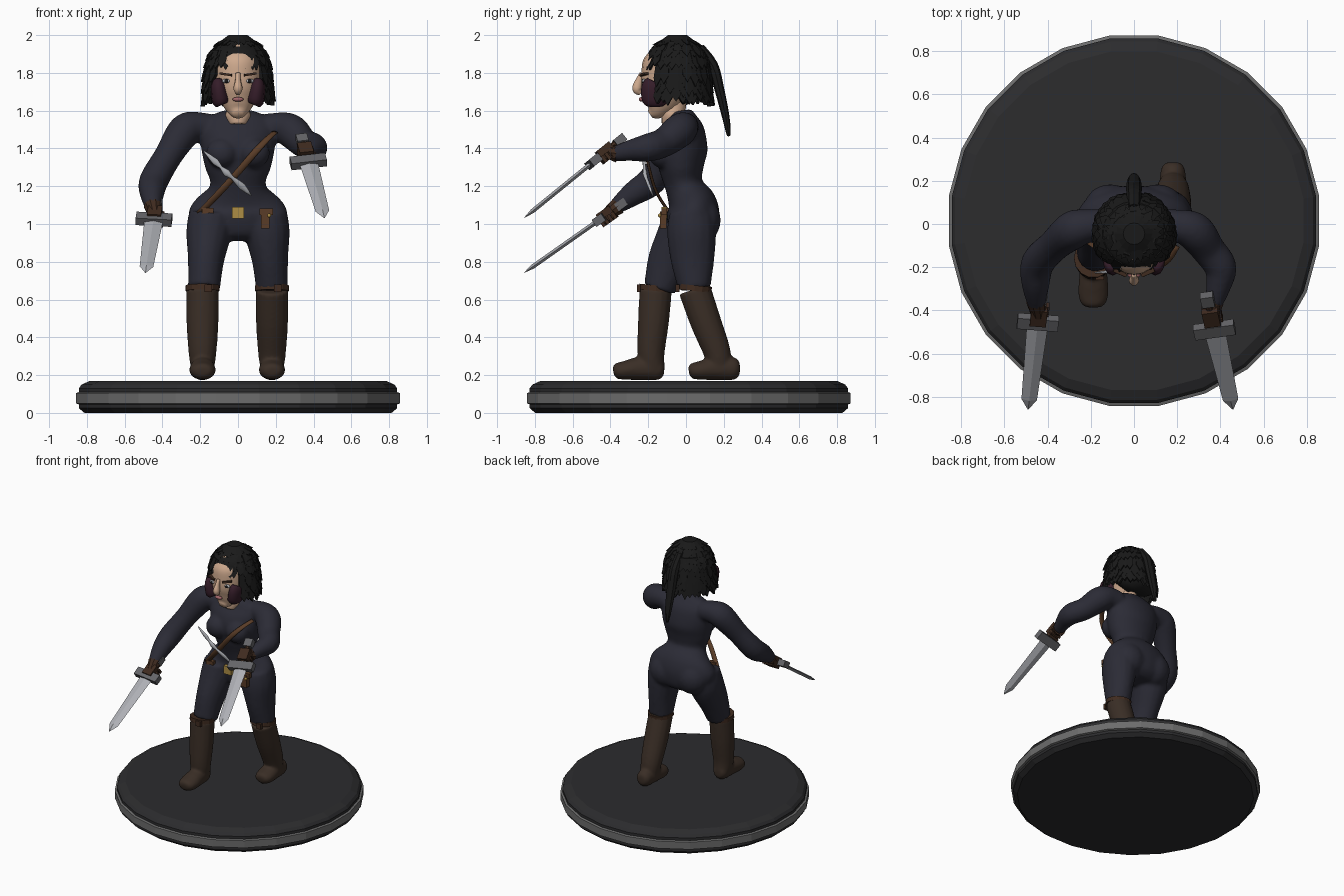
import bpy, bmesh, math, random
from mathutils import Vector, Matrix

if "Cube" in bpy.data.objects:
    bpy.data.objects.remove(bpy.data.objects["Cube"])
random.seed(4)

def mat(name, r, g, b):
    m = bpy.data.materials.new(name)
    m.diffuse_color = (r, g, b, 1)
    m.use_nodes = True
    m.node_tree.nodes["Principled BSDF"].inputs["Base Color"].default_value = m.diffuse_color
    return m

SUIT = mat("suit_cloth", .024, .024, .036)
BOOT = mat("boot_leather", .042, .027, .019)
STRAP = mat("strap_leather", .10, .045, .02)
GLOVE = mat("glove_leather", .05, .024, .014)
SKIN = mat("skin", .62, .40, .27)
HAIR = mat("hair", .010, .010, .010)
MASK = mat("mask", .035, .012, .022)
LIPS = mat("lips", .35, .13, .14)
STEEL = mat("steel", .42, .43, .46)
IRON = mat("iron", .13, .13, .14)
GOLD = mat("gold", .42, .27, .06)
STONE = mat("base_dark", .025, .025, .027)
RIM = mat("base_rim", .15, .15, .15)

def finish(name, bm, material, smooth=False):
    bmesh.ops.recalc_face_normals(bm, faces=bm.faces)
    me = bpy.data.meshes.new(name)
    bm.to_mesh(me)
    bm.free()
    me.materials.append(material)
    if smooth:
        me.shade_smooth()
    ob = bpy.data.objects.new(name, me)
    bpy.context.collection.objects.link(ob)
    return ob

def loft(bm, rows, n=16, sub=4):
    """Smooth tube through rows of (x, y, z, rx, ry)."""
    P = [[float(v) for v in (r if len(r) == 5 else (*r, r[3]))] for r in rows]
    fine = []
    for i in range(len(P) - 1):
        a, b, c, d = P[max(i - 1, 0)], P[i], P[i + 1], P[min(i + 2, len(P) - 1)]
        for s in range(sub):
            t = s / sub
            fine.append([.5 * (2 * q + (r - p) * t + (2 * p - 5 * q + 4 * r - s_) * t * t
                         + (3 * q - p - 3 * r + s_) * t ** 3) for p, q, r, s_ in zip(a, b, c, d)])
    fine.append(P[-1])
    rings = []
    for i, f in enumerate(fine):
        t = (Vector(fine[min(i + 1, len(fine) - 1)][:3]) - Vector(fine[max(i - 1, 0)][:3])).normalized()
        u = (Vector((1, 0, 0)) - t * t.x).normalized()
        w = t.cross(u)
        rings.append([bm.verts.new(Vector(f[:3]) + u * max(f[3], .002) * math.cos(k * math.tau / n)
                      + w * max(f[4], .002) * math.sin(k * math.tau / n)) for k in range(n)])
    for a, b in zip(rings, rings[1:]):
        for k in range(n):
            bm.faces.new((a[k], a[(k + 1) % n], b[(k + 1) % n], b[k]))
    bm.faces.new(rings[0])
    bm.faces.new(rings[-1])

def tube(name, rows, material, n=16, sub=4, smooth=True):
    bm = bmesh.new()
    loft(bm, rows, n, sub)
    return finish(name, bm, material, smooth)

def ball(bm, c, s):
    bmesh.ops.create_uvsphere(bm, u_segments=16, v_segments=10, radius=1,
                              matrix=Matrix.Translation(c) @ Matrix.Diagonal((*s, 1)))

def blob(name, c, s, material):
    bm = bmesh.new()
    ball(bm, c, s)
    return finish(name, bm, material, True)

def box(name, c, s, material, rot=Matrix.Identity(4)):
    bm = bmesh.new()
    bmesh.ops.create_cube(bm, size=1, matrix=Matrix.Translation(c) @ rot @ Matrix.Diagonal((*s, 1)))
    return finish(name, bm, material)

def fuse(ob, voxel, repeat):
    r = ob.modifiers.new("fuse", 'REMESH')
    r.mode, r.voxel_size, r.use_smooth_shade = 'VOXEL', voxel, True
    s = ob.modifiers.new("soften", 'SMOOTH')
    s.iterations, s.factor = repeat, .5

# round plinth
def disc(name, prof, material):
    bm = bmesh.new()
    n = 24
    rings = [[bm.verts.new((r * math.cos((k + .5) * math.tau / n), .015 + r * math.sin((k + .5) * math.tau / n), z))
              for k in range(n)] for r, z in prof]
    for a, b in zip(rings, rings[1:]):
        for k in range(n):
            bm.faces.new((a[k], a[(k + 1) % n], b[(k + 1) % n], b[k]))
    bm.faces.new(rings[0])
    bm.faces.new(rings[-1])
    finish(name, bm, material)

disc("base_body", [(.82, 0), (.85, .025), (.85, .13), (.835, .15), (.79, .17)], STONE)
disc("base_rim", [(.85, .045), (.864, .05), (.864, .105), (.85, .11)], RIM)

# body suit: torso, bust, seat, thighs and arms fused together
bm = bmesh.new()
loft(bm, [(0, .04, .91, .13, .07), (0, .04, .95, .22, .12), (0, .038, 1.04, .262, .14), (0, .03, 1.11, .24, .13),
          (0, -.01, 1.2, .148, .10), (0, -.025, 1.3, .175, .12), (0, -.025, 1.4, .195, .14),
          (0, -.015, 1.5, .20, .115), (0, -.02, 1.565, .16, .075), (0, -.025, 1.60, .075, .055)], 28)
for s in (-1, 1):
    ball(bm, (s * .085, -.125, 1.375), (.085, .075, .08))
    ball(bm, (s * .11, .08, 1.02), (.12, .105, .12))
loft(bm, [(-.14, .0, 1.05, .12), (-.155, -.02, .95, .12, .13), (-.17, -.09, .8, .095, .115), (-.18, -.14, .655, .085)])
loft(bm, [(.14, .03, 1.05, .12), (.155, .03, .95, .12, .13), (.17, .035, .8, .095, .115), (.18, .045, .655, .085)])
loft(bm, [(-.14, .0, 1.51, .07), (-.22, -.01, 1.515, .08), (-.285, -.03, 1.49, .09), (-.37, -.10, 1.36, .075),
          (-.445, -.18, 1.23, .078), (-.455, -.28, 1.16, .065), (-.45, -.38, 1.085, .04)])
loft(bm, [(.14, .0, 1.51, .07), (.22, -.01, 1.515, .08), (.285, -.04, 1.49, .09), (.345, -.12, 1.43, .078),
          (.40, -.20, 1.405, .075), (.39, -.29, 1.39, .058), (.365, -.38, 1.37, .04)])
fuse(finish("body_suit", bm, SUIT, True), .012, 6)

# boots and knee cuffs
def boot(side, x, top_y, ankle_y, toe_y):
    bm = bmesh.new()
    loft(bm, [(x, top_y, .655, .086), (x, (top_y + ankle_y) / 2, .48, .085, .082), (x, ankle_y, .32, .074, .072),
              (x, ankle_y + .01, .23, .06, .062), (x, ankle_y + .01, .185, .04, .045)])
    loft(bm, [(x, toe_y + .27, .235, .03), (x, toe_y + .24, .235, .055, .06), (x, toe_y + .14, .235, .066, .062),
              (x, toe_y + .06, .225, .07, .05), (x, toe_y + .015, .222, .055, .04), (x, toe_y, .22, .03, .02)])
    fuse(finish(side + "_boot", bm, BOOT, True), .01, 4)
    tube(side + "_knee_cuff", [(x, top_y + .003, .675, .09, .092), (x, top_y, .645, .09, .092)], GLOVE, 14, 1, False)
    box(side + "_cuff_buckle", (x + .03, top_y - .09, .66), (.04, .02, .04), GLOVE)

boot("right", -.188, -.16, -.185, -.385)
boot("left", .18, .045, .165, .015)

# swords with gloved hands
def sword(side, pommel, tip, hand_at, guard_at, wrist):
    p, t = Vector(pommel), Vector(tip)
    L = (t - p).length
    d = (t - p) / L
    u = (Vector((1, 0, 0)) - d * d.x).normalized()
    w = d.cross(u)
    rot = Matrix((u, w, d)).transposed().to_4x4()
    at = lambda f: p + d * L * f
    bm = bmesh.new()
    M = Matrix.Translation(p) @ rot
    rings = [[bm.verts.new(M @ Vector(v)) for v in ((-a, 0, z), (0, -.012, z), (a, 0, z), (0, .012, z))]
             for a, z in ((.05, L * guard_at), (.036, L * .91))]
    end = bm.verts.new(M @ Vector((0, 0, L)))
    for k in range(4):
        j = (k + 1) % 4
        bm.faces.new((rings[0][k], rings[0][j], rings[1][j], rings[1][k]))
        bm.faces.new((rings[1][k], rings[1][j], end))
    bm.faces.new(rings[0])
    finish(side + "_sword_blade", bm, STEEL)
    box(side + "_sword_guard", at(guard_at), (.19, .045, .06), IRON, rot)
    box(side + "_sword_pommel", at(.04), (.06, .045, .06), IRON, rot)
    tube(side + "_sword_grip", [(*at(.04), .017), (*at(guard_at), .017)], GLOVE, 8, 1, False)
    h = at(hand_at)
    box(side + "_fist", h, (.075, .065, .085), GLOVE, rot)
    for k in range(4):
        box(side + "_finger_%d" % k, at(hand_at - .055 + .037 * k) - w * .025 + u * .005, (.085, .04, .018), GLOVE, rot)
    wv = Vector(wrist)
    tube(side + "_glove_cuff", [(*wv, .048), (*wv.lerp(h, .5), .04), (*h, .034)], GLOVE, 10, 1, False)

sword("right", (-.43, -.32, 1.12), (-.49, -.86, .74), .19, .25, (-.451, -.36, 1.095))
sword("left", (.335, -.33, 1.46), (.458, -.86, 1.03), .18, .30, (.366, -.365, 1.372))

# neck and head
tube("neck", [(0, -.085, 1.525, .045, .045), (0, -.075, 1.57, .066, .055), (0, -.06, 1.61, .06, .058),
              (0, -.06, 1.68, .06, .065)], SKIN)
tube("head", [(0, -.19, 1.58, .025, .02), (0, -.165, 1.60, .055, .055), (0, -.135, 1.65, .09, .10),
              (0, -.11, 1.72, .118, .135), (0, -.085, 1.79, .13, .155), (0, -.07, 1.86, .13, .15),
              (0, -.06, 1.94, .08, .10)], SKIN, 20)
tube("nose", [(0, -.235, 1.80, .012, .01), (0, -.248, 1.76, .015, .02), (0, -.26, 1.715, .024, .026),
              (0, -.24, 1.69, .012, .012)], SKIN, 10)
blob("lips", (0, -.235, 1.66), (.03, .015, .012), LIPS)
for s, side in ((-1, "right"), (1, "left")):
    blob(side + "_eye", (s * .062, -.219, 1.757), (.022, .014, .012), STEEL)
    blob(side + "_pupil", (s * .062, -.229, 1.757), (.010, .007, .011), HAIR)
    box(side + "_brow", (s * .063, -.222, 1.792), (.065, .025, .012), GLOVE,
        Matrix.Rotation(-s * .15, 4, 'Y') @ Matrix.Rotation(s * .4, 4, 'Z'))
    tube(side + "_cheek_mask", [(s * .085, -.165, 1.63, .03, .05), (s * .09, -.165, 1.645, .045, .065),
                                (s * .098, -.165, 1.69, .045, .073), (s * .104, -.165, 1.735, .04, .068),
                                (s * .105, -.16, 1.75, .03, .05)], MASK, 12, 2)

# hair: inner cap, layered pointed locks and a tail
tube("hair_cap", [(0, .045, 1.655, .13, .07), (0, .02, 1.72, .16, .105), (0, -.02, 1.80, .165, .145),
                  (0, -.045, 1.86, .163, .165), (0, -.045, 1.93, .13, .135), (0, -.045, 1.985, .05, .05)], HAIR, 20)
bm = bmesh.new()
layers = [(2.0, 1.94, .03, .135, 0, 26), (1.965, 1.875, .10, .172, 0, 30), (1.92, 1.825, .145, .185, 0, 32),
          (1.86, 1.735, .165, .192, 46, 34), (1.80, 1.68, .172, .195, 50, 34), (1.75, 1.635, .176, .196, 54, 34)]
for z0, z1, r0, r1, gap, n in layers:
    for k in range(n):
        a = (k + random.random() * .4) * math.tau / n
        if abs(math.degrees(math.atan2(math.sin(a), math.cos(a)))) < gap:
            continue
        w = .7 * math.tau / n
        drop = (z0 - z1) * random.uniform(.85, 1.12)
        bump = random.uniform(-.003, .006)
        outer, inner = [], []
        for da, f in ((-w, 0), (w, 0), (w, .65), (0, 1), (-w, .65)):
            r = r0 + (r1 - r0) * f ** .8 + bump
            for lst, off in ((outer, 0), (inner, -.022)):
                q = r + off
                lst.append(bm.verts.new((q * math.sin(a + da), -.045 - q * math.cos(a + da), z0 - drop * f)))
        bm.faces.new(outer)
        bm.faces.new(inner[::-1])
        for i in range(5):
            j = (i + 1) % 5
            bm.faces.new((outer[i], inner[i], inner[j], outer[j]))
bmesh.ops.create_cone(bm, cap_ends=True, segments=16, radius1=.09, radius2=.05, depth=.03,
                      matrix=Matrix.Translation((0, -.045, 1.985)))
finish("hair_locks", bm, HAIR)
tube("hair_tail", [(0, .07, 1.93, .03, .03), (0, .14, 1.84, .035, .03), (0, .175, 1.72, .036, .026),
                   (0, .21, 1.57, .028, .02), (0, .225, 1.48, .012, .012), (0, .228, 1.465, .004)], HAIR, 8, 3, False)

# chest strap, throwing blade and belt items
tube("chest_strap", [(-.205, -.085, 1.055, .018, .008), (-.1, -.155, 1.165, .018, .008), (0, -.19, 1.275, .018, .008),
                     (.09, -.207, 1.38, .018, .008), (.155, -.165, 1.45, .018, .008),
                     (.195, -.10, 1.485, .018, .008)], STRAP, 8, 3)
tube("throwing_blade", [(-.18, -.225, 1.385, .003), (-.12, -.222, 1.33, .018, .008), (-.09, -.22, 1.30, .008),
                        (-.06, -.218, 1.27, .02, .012), (-.03, -.212, 1.245, .009), (.02, -.195, 1.20, .02, .009),
                        (.07, -.175, 1.15, .003)], STEEL, 8, 2)
box("belt_buckle", (0, -.115, 1.06), (.065, .03, .06), GOLD)
box("hip_tag", (-.16, -.10, 1.07), (.06, .03, .03), STRAP)
box("hip_holster_flap", (.15, -.115, 1.065), (.07, .03, .035), STRAP)
box("hip_holster", (.145, -.12, 1.02), (.045, .035, .09), STRAP)
blob("holster_stud", (.165, -.14, 1.045), (.01, .008, .01), GOLD)
